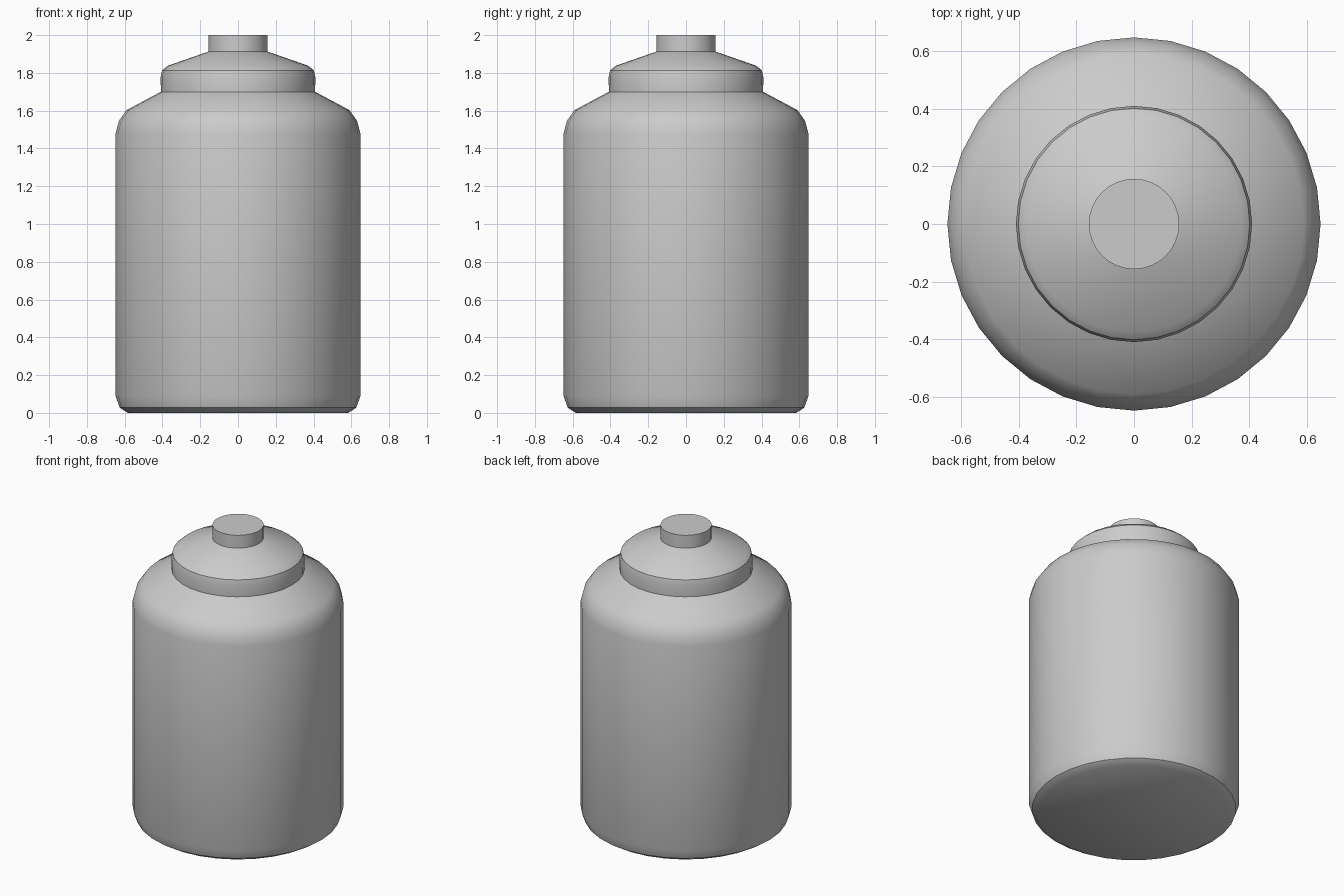
import bpy, bmesh, math

if "Cube" in bpy.data.objects:
    bpy.data.objects.remove(bpy.data.objects["Cube"])

SIDES = 32


def lathe(name, profile, cap_bottom=False, cap_top=False):
    """Revolve (radius, z) points around the z axis."""
    bm = bmesh.new()
    rings = []
    for r, z in profile:
        rings.append([bm.verts.new((r * math.cos(2 * math.pi * i / SIDES),
                                    r * math.sin(2 * math.pi * i / SIDES), z))
                      for i in range(SIDES)])
    for low, high in zip(rings, rings[1:]):
        for i in range(SIDES):
            j = (i + 1) % SIDES
            bm.faces.new((low[i], low[j], high[j], high[i]))
    if cap_bottom:
        bm.faces.new(rings[0][::-1])
    if cap_top:
        bm.faces.new(rings[-1])
    mesh = bpy.data.meshes.new(name)
    bm.to_mesh(mesh)
    bm.free()
    obj = bpy.data.objects.new(name, mesh)
    bpy.context.collection.objects.link(obj)
    bpy.ops.object.select_all(action='DESELECT')
    obj.select_set(True)
    bpy.context.view_layer.objects.active = obj
    bpy.ops.object.shade_smooth_by_angle(angle=math.radians(35))
    return obj


# Jar body with rounded foot and sloping shoulder
lathe("jar_body", [(0.583, 0.0), (0.627, 0.028), (0.648, 0.09), (0.648, 1.478),
                   (0.631, 1.545), (0.59, 1.603), (0.408, 1.7)], cap_bottom=True)

# Lid: short band, rounded rim and shallow cone
lathe("lid", [(0.408, 1.7), (0.41, 1.775), (0.402, 1.812), (0.374, 1.837),
              (0.157, 1.913)])

# Round knob on top
lathe("lid_knob", [(0.157, 1.913), (0.157, 2.0)], cap_top=True)
